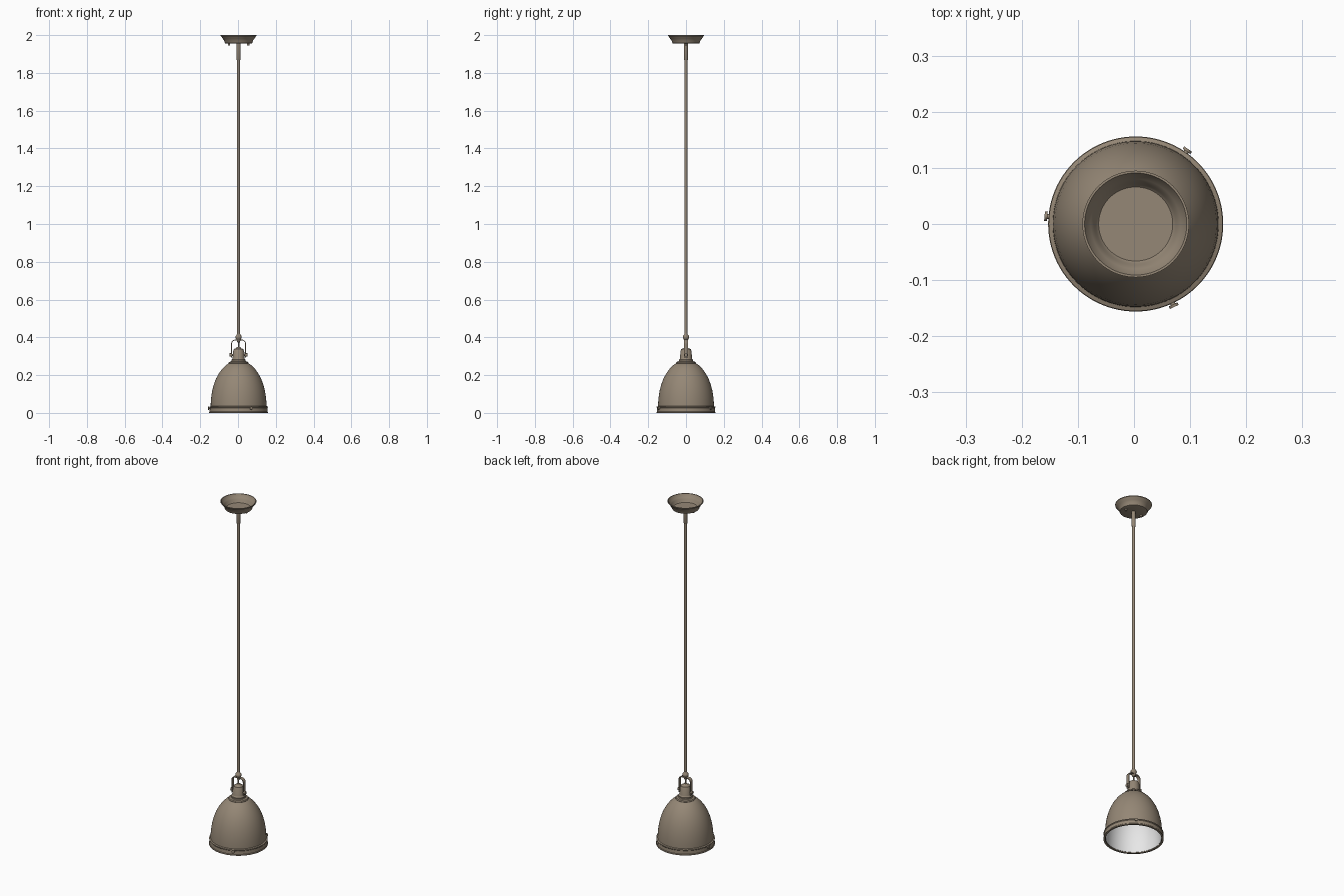
import bpy, bmesh, math
from mathutils import Vector

if "Cube" in bpy.data.objects:
    bpy.data.objects.remove(bpy.data.objects["Cube"])

CX = 0.003  # lamp axis, shifted so the thumb screws stay inside the centred bounds


def material(name, rgb):
    m = bpy.data.materials.new(name)
    m.diffuse_color = (*rgb, 1)
    m.use_nodes = True
    m.node_tree.nodes["Principled BSDF"].inputs["Base Color"].default_value = m.diffuse_color
    return m


BRONZE = material("warm bronze", (0.30, 0.243, 0.18))
WHITE = material("white enamel", (0.85, 0.85, 0.85))


def finish(name, bm, mats=(BRONZE,), angle=35):
    bmesh.ops.remove_doubles(bm, verts=bm.verts, dist=1e-6)
    bmesh.ops.recalc_face_normals(bm, faces=bm.faces)
    me = bpy.data.meshes.new(name)
    bm.to_mesh(me)
    bm.free()
    ob = bpy.data.objects.new(name, me)
    bpy.context.collection.objects.link(ob)
    for m in mats:
        me.materials.append(m)
    bpy.ops.object.select_all(action='DESELECT')
    ob.select_set(True)
    bpy.context.view_layer.objects.active = ob
    bpy.ops.object.shade_smooth_by_angle(angle=math.radians(angle))
    return ob


def lathe(name, profile, steps=64, mats=(BRONZE,), white_from=None, white_to=None):
    """Revolve an (r, z) profile; segments white_from..white_to get material 1."""
    bm = bmesh.new()
    rings = []
    for r, z in profile:
        if r < 1e-6:
            rings.append([bm.verts.new((CX, 0, z))] * steps)
        else:
            rings.append([bm.verts.new((CX + r * math.cos(2 * math.pi * i / steps),
                                        r * math.sin(2 * math.pi * i / steps), z))
                          for i in range(steps)])
    for k in range(len(rings) - 1):
        a, b = rings[k], rings[k + 1]
        for i in range(steps):
            j = (i + 1) % steps
            f = bm.faces.new(list(dict.fromkeys((a[i], a[j], b[j], b[i]))))
            if white_from is not None and white_from <= k < white_to:
                f.material_index = 1
    return finish(name, bm, mats)


def rod(name, start, end, r, sides=20):
    """Solid cylinder between two points."""
    a, b = Vector(start), Vector(end)
    bm = bmesh.new()
    bmesh.ops.create_cone(bm, cap_ends=True, segments=sides, radius1=r, radius2=r,
                          depth=(b - a).length)
    ob = finish(name, bm)
    ob.location = (a + b) / 2
    ob.rotation_mode = 'QUATERNION'
    ob.rotation_quaternion = (b - a).to_track_quat('Z', 'Y')
    return ob


# Shade: bell-shaped bronze outside, white inside
dome = [(0.148, 0.03), (0.147, 0.06), (0.144, 0.09), (0.139, 0.12), (0.131, 0.15),
        (0.120, 0.18), (0.105, 0.208), (0.087, 0.233), (0.068, 0.252), (0.050, 0.264)]
inner = [(r - 0.004, z - 0.003) for r, z in reversed(dome)]
outer = [(0.0, 0.266)] + dome[::-1]
shade = outer + [(0.148, 0.004), (0.144, 0.004)] + inner[::-1] + [(0.0, 0.261)]
n = len(outer) + 1
lathe("shade", shade, 96, (BRONZE, WHITE), n, len(shade))

# Rim band round the shade mouth
lathe("rim_band", [(0.146, 0.0), (0.156, 0.0), (0.156, 0.004), (0.1535, 0.007),
                   (0.1525, 0.026), (0.155, 0.029), (0.155, 0.033), (0.147, 0.036),
                   (0.146, 0.0)], 96)

# Three thumb screws on the band
for i, deg in enumerate((55, 175, 295)):
    d = Vector((math.cos(math.radians(deg)), math.sin(math.radians(deg)), 0))
    c = Vector((CX, 0, 0.025))
    rod(f"thumb_screw_shaft_{i + 1}", c + d * 0.147, c + d * 0.160, 0.0045)
    rod(f"thumb_screw_head_{i + 1}", c + d * 0.158, c + d * 0.163, 0.0085)

# Stepped socket housing above the shade
lathe("socket_housing", [(0, 0.255), (0.051, 0.258), (0.053, 0.264), (0.050, 0.270),
                         (0.040, 0.272), (0.037, 0.276), (0.037, 0.282), (0.033, 0.285),
                         (0.031, 0.290), (0.030, 0.326), (0.026, 0.332), (0.025, 0.338),
                         (0.014, 0.342), (0.008, 0.350), (0, 0.350)], 48)

# Inverted U yoke: flat strap with rounded shoulders
half = [(0.037, 0.292), (0.037, 0.360)]
half += [(0.017 + 0.020 * math.cos(t), 0.366 + 0.020 * math.sin(t))
         for t in [math.pi / 2 * k / 8 for k in range(9)]]
path = [(x, z) for x, z in half] + [(-x, z) for x, z in reversed(half)]
bm = bmesh.new()
sections = []
for k, (x, z) in enumerate(path):
    p, q = path[max(k - 1, 0)], path[min(k + 1, len(path) - 1)]
    t = Vector((q[0] - p[0], q[1] - p[1])).normalized()
    nx, nz = t.y * 0.002, -t.x * 0.002
    sections.append([bm.verts.new((CX + x + s * nx, y, z + s * nz))
                     for s, y in ((1, -0.010), (1, 0.010), (-1, 0.010), (-1, -0.010))])
for a, b in zip(sections, sections[1:]):
    for i in range(4):
        j = (i + 1) % 4
        bm.faces.new((a[i], a[j], b[j], b[i]))
bm.faces.new(sections[0])
bm.faces.new(sections[-1])
finish("yoke", bm)

# Pivot screws joining the yoke to the housing
for side, s in (("left", -1), ("right", 1)):
    rod(f"pivot_pin_{side}", (CX + s * 0.026, 0, 0.307), (CX + s * 0.042, 0, 0.307), 0.005)
    rod(f"pivot_knob_{side}", (CX + s * 0.039, 0, 0.307), (CX + s * 0.047, 0, 0.307), 0.009)

# Cord between housing and yoke, swivel joint, long stem
rod("cord", (CX, 0, 0.34), (CX, 0, 0.39), 0.004)
lathe("swivel_joint", [(0, 0.372), (0.007, 0.374), (0.010, 0.384), (0.012, 0.390),
                       (0.016, 0.396), (0.017, 0.402), (0.015, 0.408), (0.010, 0.413),
                       (0.008, 0.420), (0, 0.420)], 32)
rod("stem", (CX, 0, 0.41), (CX, 0, 1.90), 0.0075, 24)
lathe("stem_sleeve", [(0, 1.868), (0.009, 1.868), (0.011, 1.872), (0.011, 1.960),
                      (0, 1.960)], 32)

# Ceiling canopy: open dish
lathe("canopy", [(0, 1.955), (0.066, 1.955), (0.071, 1.957), (0.074, 1.962),
                 (0.077, 1.974), (0.083, 1.980), (0.092, 1.993), (0.095, 1.996),
                 (0.095, 2.0), (0.091, 2.0), (0.088, 1.994), (0.080, 1.982),
                 (0.074, 1.976), (0.071, 1.964), (0.066, 1.959), (0, 1.959)], 80)

# Two mounting screws beneath the canopy
for side, s in (("left", -1), ("right", 1)):
    x = CX + s * 0.051
    rod(f"canopy_screw_{side}", (x, 0, 1.944), (x, 0, 1.957), 0.006)
